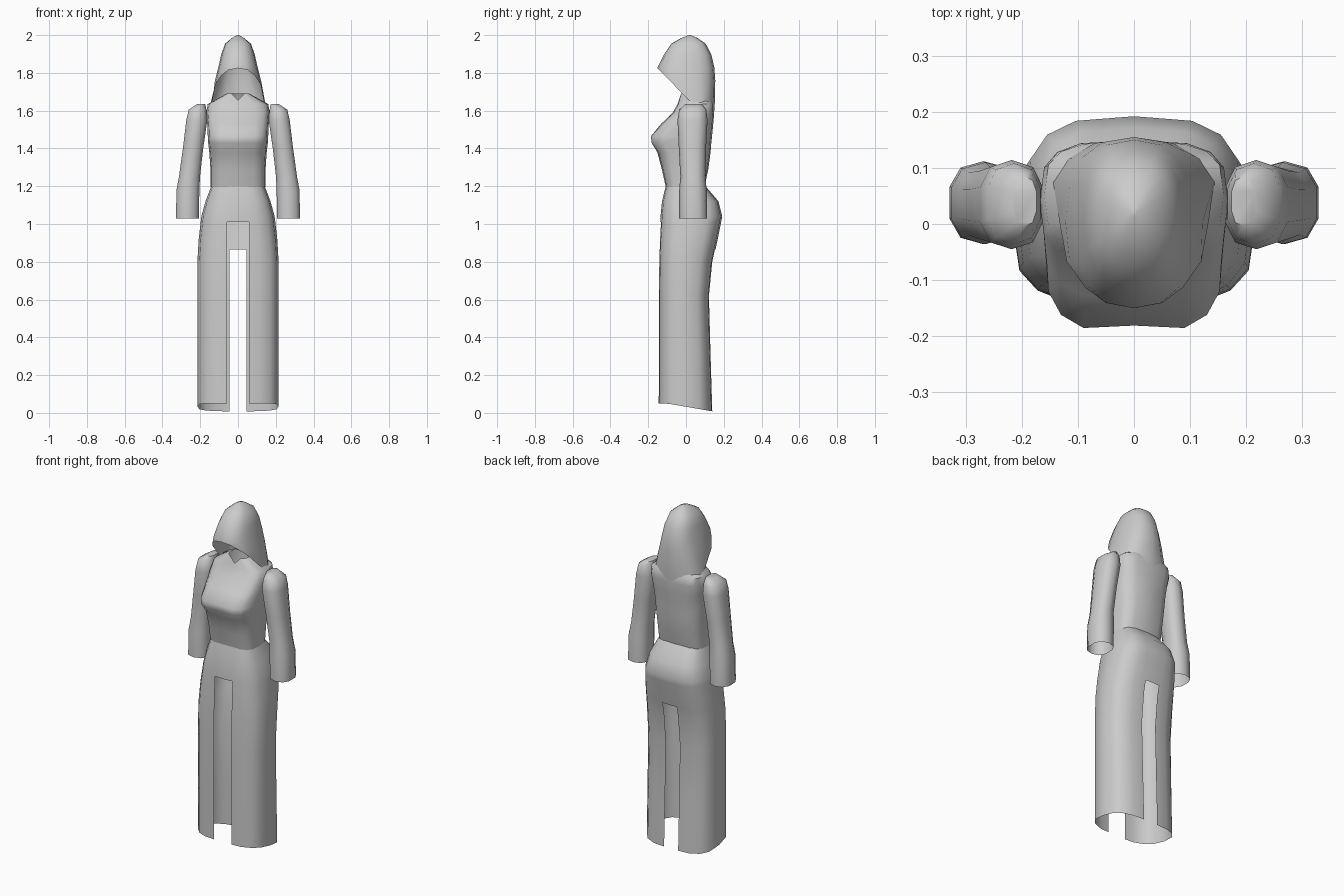
import bpy, bmesh, math
from mathutils import Vector

if "Cube" in bpy.data.objects:
    bpy.data.objects.remove(bpy.data.objects["Cube"])

cloth = bpy.data.materials.new("grey_cloth")
cloth.use_nodes = True
GREY = (0.6, 0.6, 0.6, 1)
cloth.diffuse_color = GREY
cloth.node_tree.nodes["Principled BSDF"].inputs["Base Color"].default_value = GREY


def power(v, e):
    return math.copysign(abs(v) ** e, v)


def ring(bm, z, half, front, back, e, xc=0.0, n=16):
    """Rounded-box loop spanning front..back in y, widest at its middle."""
    yc, depth = (front + back) / 2, (back - front) / 2
    loop = []
    for i in range(n):
        a = 2 * math.pi * i / n - math.pi / 2
        x, y = power(round(math.cos(a), 6), e), power(round(math.sin(a), 6), e)
        loop.append(bm.verts.new((xc + half * x, yc + depth * y, z)))
    return loop


def loft(rows, e, n=16, cap=False):
    """Skin the rows (z, half width, front, back, x centre) into a shell."""
    bm = bmesh.new()
    loops = [ring(bm, *r[:4], e, *r[4:], n=n) for r in rows]
    for a, b in zip(loops, loops[1:]):
        for i in range(n):
            j = (i + 1) % n
            bm.faces.new((a[i], a[j], b[j], b[i]))
    if cap:
        bm.faces.new(loops[-1])
    return bm


def cut(bm, point, normal, clear=False):
    geom = bm.verts[:] + bm.edges[:] + bm.faces[:]
    bmesh.ops.bisect_plane(bm, geom=geom, plane_co=point, plane_no=normal,
                           clear_outer=clear, dist=1e-5)


def finish(bm, name, angle=50):
    bmesh.ops.recalc_face_normals(bm, faces=bm.faces[:])
    mesh = bpy.data.meshes.new(name)
    bm.to_mesh(mesh)
    bm.free()
    obj = bpy.data.objects.new(name, mesh)
    bpy.context.collection.objects.link(obj)
    mesh.materials.append(cloth)
    bpy.ops.object.select_all(action="DESELECT")
    obj.select_set(True)
    bpy.context.view_layer.objects.active = obj
    bpy.ops.object.shade_smooth_by_angle(angle=math.radians(angle))
    return obj


# Skirt: long shell, sloping hem, slits in front and back
skirt = loft([
    (0.05, .215, -.148, .142), (0.30, .215, -.147, .133), (0.62, .215, -.146, .124),
    (0.80, .215, -.145, .142), (0.92, .208, -.141, .168), (1.04, .194, -.135, .192),
    (1.12, .172, -.127, .172), (1.21, .138, -.105, .095)], 0.65)
for v in skirt.verts:
    if v.co.z < 0.06:
        v.co.z -= 0.042 * max(0, min(1, (v.co.y + 0.1) / 0.24))
FRONT_SLIT, BACK_SLIT = (0.057, 1.01), (0.046, 0.865)
for width, top in (FRONT_SLIT, BACK_SLIT):
    cut(skirt, (0, 0, top), (0, 0, 1))
    for side in (-1, 1):
        cut(skirt, (side * width, 0, 0), (1, 0, 0))
doomed = []
for f in skirt.faces:
    c = f.calc_center_median()
    width, top = FRONT_SLIT if c.y < 0 else BACK_SLIT
    if abs(c.x) < width and c.z < top:
        doomed.append(f)
bmesh.ops.delete(skirt, geom=doomed, context="FACES")
finish(skirt, "skirt")

# Bodice: fitted torso with bust and a notched collar
bodice = loft([
    (1.195, .146, -.107, .098), (1.29, .146, -.128, .118), (1.38, .152, -.152, .130),
    (1.43, .158, -.190, .134), (1.465, .160, -.193, .138), (1.53, .163, -.132, .144),
    (1.59, .168, -.070, .149), (1.635, .160, -.045, .147), (1.69, .060, -.030, .120)], 0.6)
for v in bodice.verts:
    if v.co.z > 1.68 and v.co.y < 0 and abs(v.co.x) < 0.02:
        v.co.z = 1.655
    if 1.4 < v.co.z < 1.5 and v.co.y < -0.1 and abs(v.co.x) < 0.02:
        v.co.y += 0.012
finish(bodice, "bodice")

# Hood: rounded cowl with its face opening cut on a slant
hood = loft([
    (1.56, .168, -.130, .147), (1.65, .152, -.140, .153), (1.76, .122, -.150, .155),
    (1.83, .104, -.150, .150), (1.90, .088, -.115, .133), (1.955, .068, -.078, .104),
    (1.985, .032, -.025, .060), (2.0, .004, .015, .025)], 0.8, cap=True)
cut(hood, (0, -.150, 1.825), Vector((0, -1.03, -1)), clear=True)
for v in hood.verts:
    if v.co.z < 1.7 and 0.0 < v.co.y < 0.06:
        v.co.x *= 0.9
finish(hood, "hood")

# Sleeves: open cuffs, bent slightly outward, rounded shoulders
SLEEVE = [
    (1.03, .063, -.036, .112, .268), (1.18, .063, -.036, .110, .265),
    (1.25, .058, -.030, .102, .257), (1.40, .056, -.038, .106, .238),
    (1.55, .058, -.045, .114, .218), (1.605, .049, -.036, .108, .214),
    (1.635, .022, -.004, .085, .195)]
for side, name in ((1, "left_sleeve"), (-1, "right_sleeve")):
    rows = [(z, w, f, b, side * x) for z, w, f, b, x in SLEEVE]
    finish(loft(rows, 0.8, n=10, cap=True), name)
